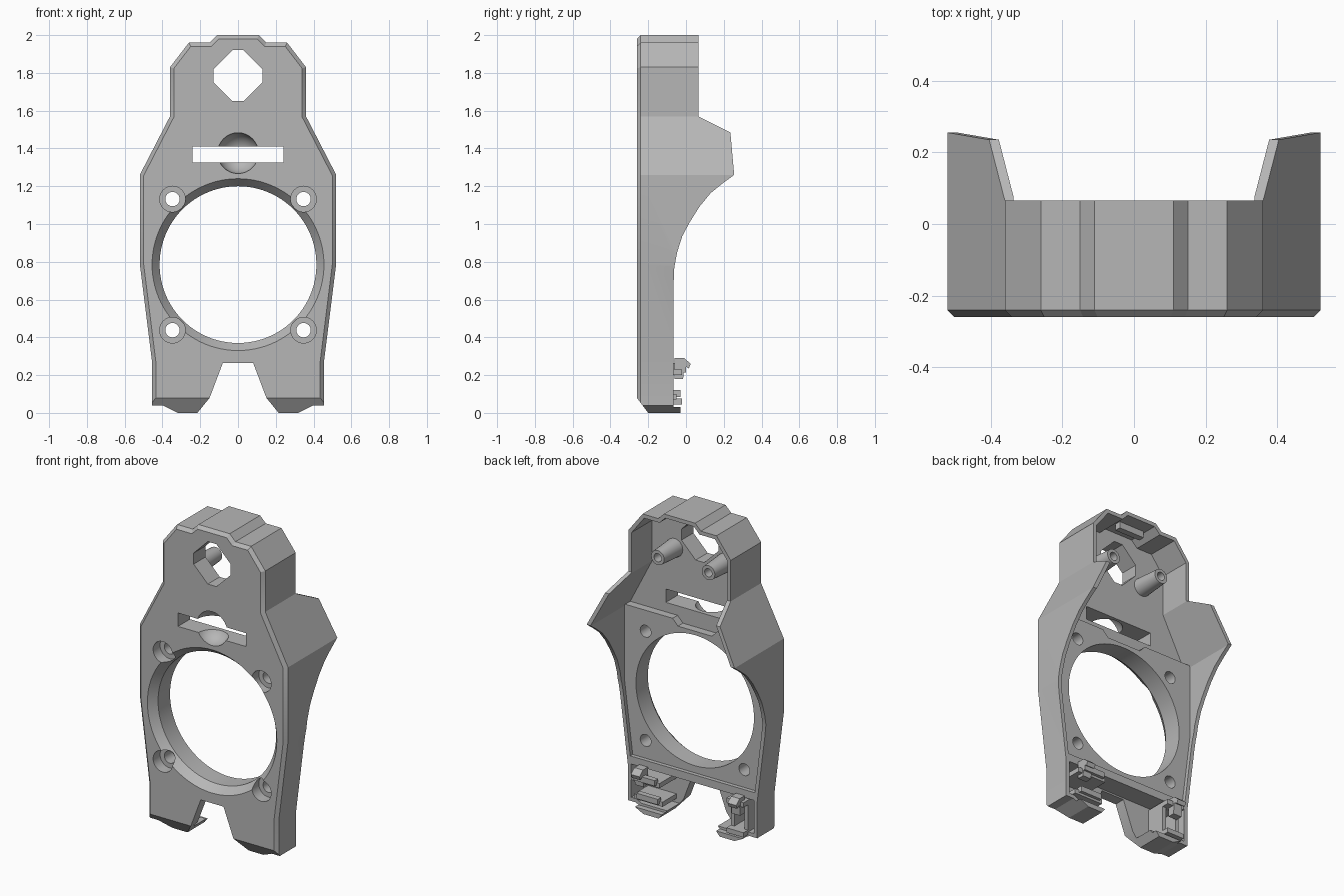
import bpy, bmesh, math
from mathutils import Vector, Matrix

if "Cube" in bpy.data.objects:
    bpy.data.objects.remove(bpy.data.objects["Cube"])

GREY = bpy.data.materials.new("matte grey")
GREY.use_nodes = True
GREY.diffuse_color = (0.47, 0.47, 0.47, 1)
for node in GREY.node_tree.nodes:
    if node.type == 'BSDF_PRINCIPLED':
        node.inputs["Base Color"].default_value = (0.47, 0.47, 0.47, 1)


def finish(bm, name):
    bmesh.ops.recalc_face_normals(bm, faces=bm.faces)
    mesh = bpy.data.meshes.new(name)
    bm.to_mesh(mesh)
    bm.free()
    mesh.materials.append(GREY)
    obj = bpy.data.objects.new(name, mesh)
    bpy.context.collection.objects.link(obj)
    return obj


def inset(pts, d):
    """Mitred inward offset of a closed polygon."""
    pts = [Vector(p) for p in pts]
    n = len(pts)
    area = sum(pts[i].x * pts[(i + 1) % n].y - pts[(i + 1) % n].x * pts[i].y for i in range(n))
    turn = 1 if area > 0 else -1
    out = []
    for i, p in enumerate(pts):
        a, b = (p - pts[i - 1]).normalized(), (pts[(i + 1) % n] - p).normalized()
        na, nb = Vector((-a.y, a.x)) * turn, Vector((-b.y, b.x)) * turn
        out.append(p + (na + nb) * d / (1 + na.dot(nb)))
    return out


def mirrored(half):
    return half + [(-x, z) for x, z in reversed(half)]


def loft(name, rings, along='y'):
    """Solid through rings of (polygon, depth)."""
    bm = bmesh.new()
    loops = []
    for pts, d in rings:
        loops.append([bm.verts.new((p[0], d, p[1]) if along == 'y' else (d, p[0], p[1])) for p in pts])
    n = len(loops[0])
    for a, b in zip(loops, loops[1:]):
        for i in range(n):
            bm.faces.new((a[i], a[(i + 1) % n], b[(i + 1) % n], b[i]))
    bm.faces.new(loops[0])
    bm.faces.new(loops[-1])
    return finish(bm, name)


def box(name, x0, x1, y0, y1, z0, z1):
    return loft(name, [([(x0, z0), (x1, z0), (x1, z1), (x0, z1)], y) for y in (y0, y1)])


def circle(x, z, r, n=32):
    return [(x + r * math.cos(math.tau * i / n), z + r * math.sin(math.tau * i / n)) for i in range(n)]


def cyl(name, x, z, stations, n=32):
    return loft(name, [(circle(x, z, r, n), y) for r, y in stations])


def boolean(target, tool, op='DIFFERENCE'):
    mod = target.modifiers.new(op.title(), 'BOOLEAN')
    mod.operation, mod.object, mod.solver = op, tool, 'EXACT'
    bpy.context.view_layer.objects.active = target
    bpy.ops.object.modifier_apply(modifier=mod.name)
    bpy.data.objects.remove(tool)


def smooth(obj):
    bpy.ops.object.select_all(action='DESELECT')
    obj.select_set(True)
    bpy.context.view_layer.objects.active = obj
    bpy.ops.object.shade_smooth_by_angle(angle=math.radians(25))


# Housing: chamfered front outline, trimmed by the side silhouette
outline = mirrored([(.11, 2), (.15, 1.96), (.26, 1.96), (.36, 1.83), (.36, 1.57), (.52, 1.26),
                    (.52, .79), (.455, .27), (.455, .04), (.40, .04), (.32, 0)])
FRONT = -.26
housing = loft("housing", [(inset(outline, .02), FRONT), (outline, FRONT + .02), (outline, .3)])
side = [(-.3, 2.1), (.065, 2.1), (.065, 1.57), (.235, 1.485), (.255, 1.26), (.19, 1.212),
        (.13, 1.163), (.07, 1.09), (.02, 1.01), (-.02, .935), (-.047, .85), (-.062, .77),
        (-.065, .7), (-.065, .03), (-.03, .03), (-.03, -.1), (-.2, -.1), (-.2, 0), (-.26, .08), (-.3, .08)]
boolean(housing, loft("side_trim", [(side, -.7), (side, .7)], 'x'), 'INTERSECT')

# Rear hollow in three depths: head, fan seat and legs
inner = inset(outline, .024)


def hollow(floor, z0, z1):
    room = loft("hollow", [(inner, floor), (inner, .5)])
    boolean(room, box("band", -.7, .7, -.5, .6, z0, z1), 'INTERSECT')
    boolean(housing, room)


hollow(-.14, 1.265, 2.1)
hollow(-.09, .325, 1.2651)
hollow(-.19, .045, .275)
dip = mirrored([(.19, 1.3), (.12, 1.225)])
boolean(housing, loft("seat_dip", [(dip, -.14), (dip, .3)]))

# Gap between the legs
gap = mirrored([(.08, .265), (.15, .08), (.215, 0), (.25, -.05)])
boolean(housing, loft("leg_gap", [(gap, -.5), (gap, .5)]))

# Fan opening with a tapered front lip
FAN_Z = .785
boolean(housing, cyl("fan_opening", 0, FAN_Z,
                     [(.463, FRONT - .01), (.455, FRONT), (.415, FRONT + .05), (.415, .2)], 96))

# Counterbored screw holes
for sx in (-1, 1):
    for sz in (-1, 1):
        x, z = sx * .347, FAN_Z + sz * .347
        boolean(housing, cyl("counterbore", x, z, [(.068, -.4), (.068, FRONT + .07)]))
        boolean(housing, cyl("screw_hole", x, z, [(.038, -.4), (.038, .1)]))

# Eight-sided window, slot and round dimple
window = mirrored([(.03, 1.92), (.13, 1.82), (.13, 1.75), (.03, 1.65)])
boolean(housing, loft("window", [(window, -.4), (window, 0)]))
bm = bmesh.new()
bmesh.ops.create_uvsphere(bm, u_segments=32, v_segments=16, radius=.108,
                          matrix=Matrix.Translation((0, FRONT, 1.375)))
boolean(housing, finish(bm, "dimple"))
boolean(housing, box("slot", -.24, .24, -.4, 0, 1.325, 1.41))
smooth(housing)

# Hollow screw bosses behind the window
for name, x in (("left_boss", .178), ("right_boss", -.178)):
    boss = cyl(name, x, 1.69, [(.058, -.145), (.046, .03)], 24)
    boolean(boss, cyl("bore", x, 1.69, [(.026, -.08), (.026, .1)], 24))
    smooth(boss)

# Catch under the roof
box("roof_catch", -.09, .09, -.06, -.02, 1.935, 1.98)

# Cable clips: level jaws on the left leg, an upright frame on the right
for z, y in ((.2, .0), (.07, -.03)):
    box("left_clip_arm", .2, .4, -.195, y - .02, z, z + .03)
    box("left_clip_lip", .22, .37, y - .035, y, z + .015, z + .05)
for z in (.045, .235):
    box("right_clip_arm", -.39, -.27, -.195, -.02, z, z + .03)
for x in (-.39, -.295):
    box("right_clip_post", x, x + .025, -.195, -.065, .06, .25)
hook = [(-.06, .29), (-.01, .29), (.025, .26), (.015, .235), (-.01, .25), (-.015, .18), (-.06, .18)]
for x in (-.37, .31):
    loft("clip_hook", [(hook, x), (hook, x + .06)], 'x')
